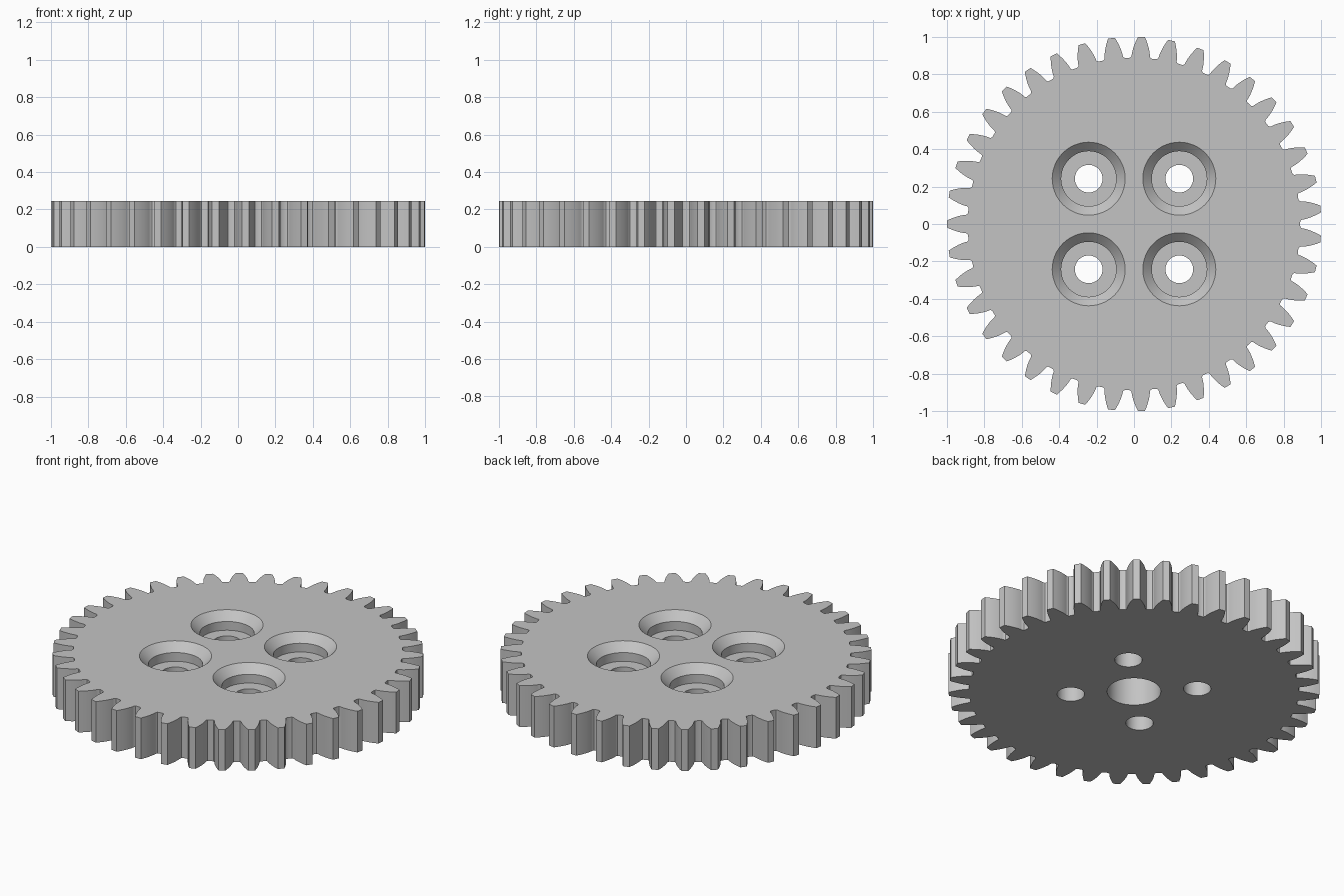
import bpy, bmesh, math

if "Cube" in bpy.data.objects:
    bpy.data.objects.remove(bpy.data.objects["Cube"])

TEETH = 39
HEIGHT = 0.245
PITCH_R = 0.951
BASE_R = PITCH_R * math.cos(math.radians(20))

steel = bpy.data.materials.new("plain grey")
steel.diffuse_color = (0.55, 0.55, 0.55, 1)
steel.use_nodes = True
steel.node_tree.nodes["Principled BSDF"].inputs["Base Color"].default_value = steel.diffuse_color


def inv(a):
    return math.tan(a) - a


def half_angle(r):
    """Half the angular thickness of an involute tooth at radius r."""
    return math.pi / (2 * TEETH) + inv(math.radians(20)) - inv(math.acos(BASE_R / r))


# Half tooth from root fillet to tip, as (angle, radius), then mirrored
half = [(0.068, 0.888), (0.061, 0.890), (0.0555, 0.896)]
half += [(half_angle(r), r) for r in (0.908, 0.925, 0.945, 0.965, 0.983, 1.0)]
tooth = [(-a, r) for a, r in half] + [(a, r) for a, r in reversed(half)]

# Gear body: toothed outline extruded upwards
bm = bmesh.new()
outline = []
for i in range(TEETH):
    mid = math.pi + i * math.tau / TEETH
    for a, r in tooth:
        outline.append(bm.verts.new((r * math.cos(mid + a), r * math.sin(mid + a), 0)))
face = bm.faces.new(outline)
top = bmesh.ops.extrude_face_region(bm, geom=[face])["geom"]
bmesh.ops.translate(bm, vec=(0, 0, HEIGHT),
                    verts=[v for v in top if isinstance(v, bmesh.types.BMVert)])
bmesh.ops.recalc_face_normals(bm, faces=bm.faces)
mesh = bpy.data.meshes.new("gear_wheel")
bm.to_mesh(mesh)
bm.free()
mesh.materials.append(steel)
gear = bpy.data.objects.new("gear_wheel", mesh)
bpy.context.collection.objects.link(gear)


def turned(bm, x, y, profile, n=48):
    """Add a closed turned solid from (radius, z) pairs."""
    rings = [[bm.verts.new((x + r * math.cos(k * math.tau / n),
                            y + r * math.sin(k * math.tau / n), z))
              for k in range(n)] for r, z in profile]
    for lo, hi in zip(rings, rings[1:]):
        for k in range(n):
            j = (k + 1) % n
            bm.faces.new((lo[k], lo[j], hi[j], hi[k]))
    bm.faces.new(rings[0][::-1])
    bm.faces.new(rings[-1])


# Cutters: four stepped screw holes and a blind shaft socket underneath
bm = bmesh.new()
screw = [(0.074, -0.05), (0.074, HEIGHT - 0.10), (0.147, HEIGHT - 0.10),
         (0.147, HEIGHT - 0.048), (0.195, HEIGHT), (0.195, HEIGHT + 0.05)]
for sx in (-1, 1):
    for sy in (-1, 1):
        turned(bm, sx * 0.242, sy * 0.242, screw)
turned(bm, 0, 0, [(0.145, -0.05), (0.145, 0.195)])
bmesh.ops.recalc_face_normals(bm, faces=bm.faces)
cut_mesh = bpy.data.meshes.new("hole_cutter")
bm.to_mesh(cut_mesh)
bm.free()
cut_mesh.materials.append(steel)
cutter = bpy.data.objects.new("hole_cutter", cut_mesh)
cutter.hide_render = True
bpy.context.collection.objects.link(cutter)

# Cut the holes, then smooth the curved walls
mod = gear.modifiers.new("holes", "BOOLEAN")
mod.object = cutter
mod.operation = "DIFFERENCE"
mod.solver = "EXACT"
bpy.context.view_layer.objects.active = gear
gear.select_set(True)
bpy.ops.object.modifier_apply(modifier=mod.name)
bpy.data.objects.remove(cutter)
bpy.ops.object.shade_smooth_by_angle(angle=math.radians(32))
